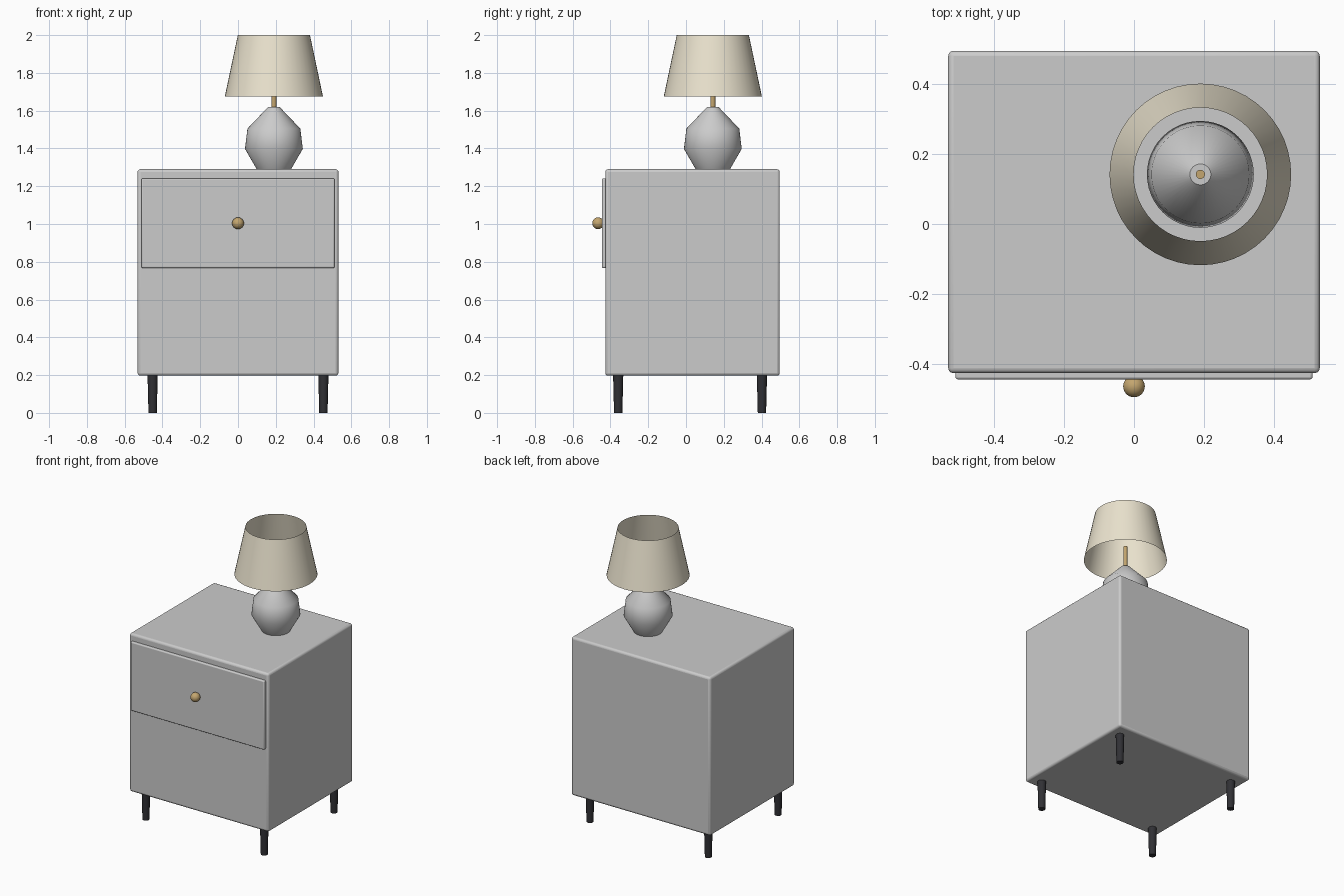
import bpy, math

if "Cube" in bpy.data.objects:
    bpy.data.objects.remove(bpy.data.objects["Cube"])


def finish(ob, name, color=None, smooth=None):
    ob.name = name
    if color:
        mat = bpy.data.materials.new(name + "_colour")
        mat.diffuse_color = (*color, 1)
        mat.use_nodes = True
        mat.node_tree.nodes["Principled BSDF"].inputs["Base Color"].default_value = mat.diffuse_color
        ob.data.materials.append(mat)
    if smooth:
        bpy.ops.object.select_all(action='DESELECT')
        ob.select_set(True)
        bpy.context.view_layer.objects.active = ob
        bpy.ops.object.shade_smooth_by_angle(angle=math.radians(smooth))
    return ob


def box(name, lo, hi, bevel):
    """Rounded box between two corners."""
    bpy.ops.mesh.primitive_cube_add(size=1, location=[(a + b) / 2 for a, b in zip(lo, hi)])
    ob = bpy.context.object
    ob.scale = [b - a for a, b in zip(lo, hi)]
    bpy.ops.object.transform_apply(location=False, rotation=False, scale=True)
    mod = ob.modifiers.new("Rounded edges", 'BEVEL')
    mod.width, mod.segments = bevel, 3
    return finish(ob, name, smooth=35)


def lathe(name, profile, centre, color=None, sides=48, caps=True, smooth=35):
    """Spin a (radius, z) profile about a vertical axis."""
    verts, faces = [], []
    for r, z in profile:
        for i in range(sides):
            a = 2 * math.pi * i / sides
            verts.append((r * math.cos(a), r * math.sin(a), z))
    for k in range(len(profile) - 1):
        for i in range(sides):
            j = (i + 1) % sides
            faces.append((k * sides + i, k * sides + j, (k + 1) * sides + j, (k + 1) * sides + i))
    if caps:
        faces.append(tuple(reversed(range(sides))))
        faces.append(tuple(range((len(profile) - 1) * sides, len(profile) * sides)))
    me = bpy.data.meshes.new(name)
    me.from_pydata(verts, [], faces)
    ob = bpy.data.objects.new(name, me)
    ob.location = (*centre, 0)
    bpy.context.collection.objects.link(ob)
    return finish(ob, name, color, smooth)


BRASS, BLACK, CREAM = (0.55, 0.38, 0.16), (0.03, 0.03, 0.035), (0.83, 0.77, 0.62)

# Cabinet and drawer front
box("cabinet", (-0.532, -0.427, 0.197), (0.532, 0.496, 1.29), 0.015)
box("drawer_front", (-0.511, -0.445, 0.767), (0.511, -0.42, 1.242), 0.007)

# Drawer knob
bpy.ops.mesh.primitive_uv_sphere_add(segments=32, ring_count=16, radius=0.031, location=(0, -0.465, 1.004))
finish(bpy.context.object, "knob", BRASS, 35)

# Tapered legs
for side, x in (("left", -0.452), ("right", 0.452)):
    for end, y in (("front", -0.359), ("back", 0.402)):
        lathe(f"{end}_{side}_leg", [(0.022, 0), (0.027, 0.2)], (x, y), BLACK, sides=24)

# Table lamp
lamp = (0.19, 0.142)
lathe("lamp_base", [(0.09, 1.288), (0.153, 1.398), (0.14, 1.505), (0.03, 1.62)], lamp, smooth=40)
lathe("lamp_stem", [(0.013, 1.61), (0.013, 1.77)], lamp, BRASS, sides=24)
lathe("lamp_shade", [(0.26, 1.674), (0.191, 2.0)], lamp, CREAM, caps=False)
